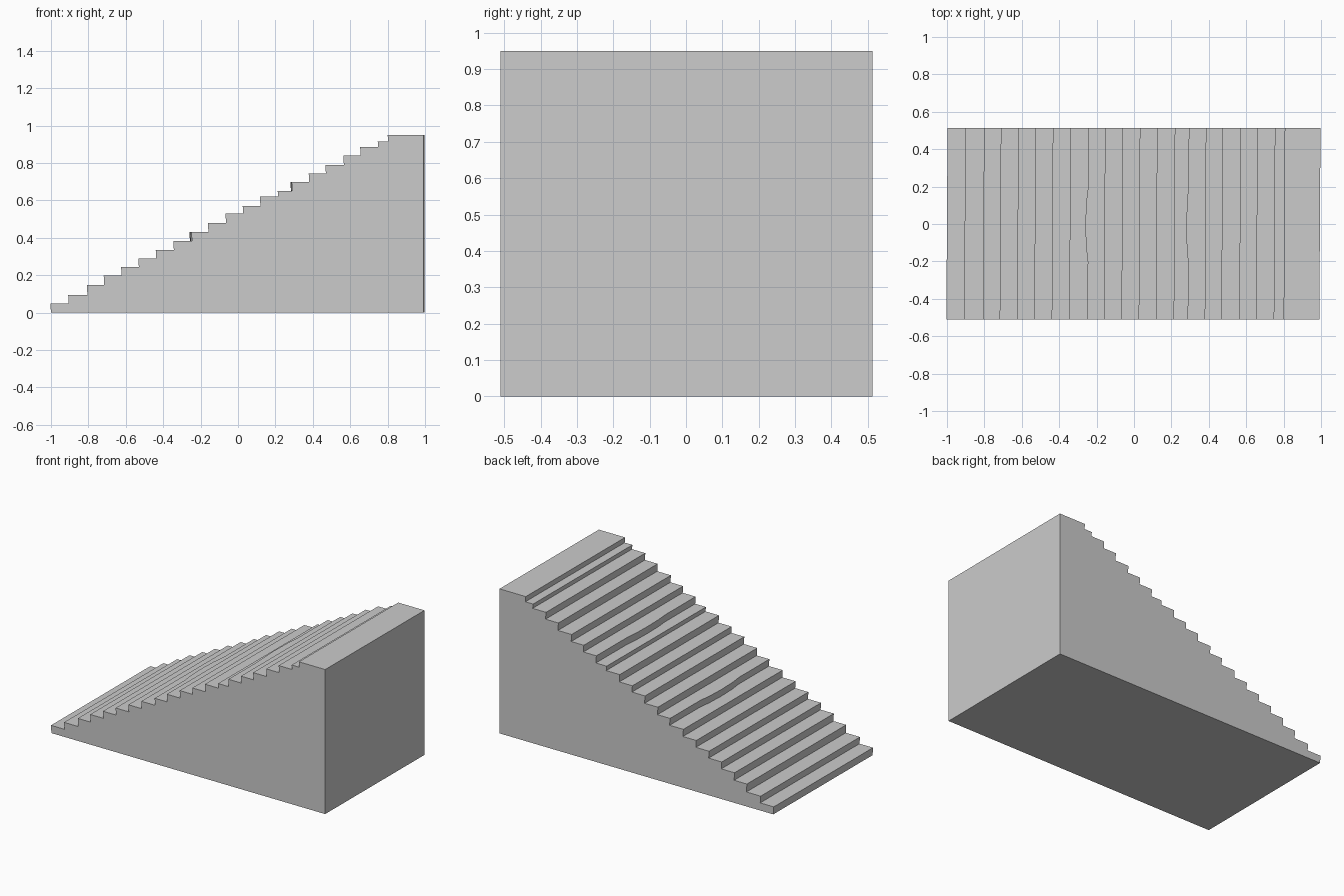
import bpy, bmesh

if "Cube" in bpy.data.objects:
    bpy.data.objects.remove(bpy.data.objects["Cube"])

# Step edges: (x of riser, height of tread)
STEPS = [(-1.0, .05), (-.905, .095), (-.805, .148), (-.715, .198), (-.622, .244),
         (-.53, .29), (-.437, .336), (-.343, .384), (-.246, .43), (-.158, .48),
         (-.064, .529), (.028, .571), (.12, .62), (.215, .65), (.29, .698),
         (.381, .743), (.47, .79), (.566, .84), (.656, .886), (.75, .915), (.803, .95)]
WORN = {8: -.014, 14: -.01}          # steps whose nosing bows forward in the middle
STATIONS = [(-.51, 0), (-.2, 0), (-.12, .7), (0, 1), (.12, .7), (.2, 0), (.513, 0)]


def section(y, bow):
    """Stair outline in the xz plane at one station across the width."""
    skew = .006 * y
    pts = [(.994 + skew, 0), (-.997 + skew, 0)]
    for i, (x, z) in enumerate(STEPS):
        x += skew + WORN.get(i, 0) * bow
        if i:
            pts.append((x + .003, STEPS[i - 1][1]))   # riser foot, slightly undercut
        pts.append((x, z))
    pts.append((.994 + skew, STEPS[-1][1]))
    return pts


# Solid stair block lofted across its width
bm = bmesh.new()
rings = [[bm.verts.new((x, y, z)) for x, z in section(y, bow)] for y, bow in STATIONS]
n = len(rings[0])
for a, b in zip(rings, rings[1:]):
    for i in range(n):
        j = (i + 1) % n
        bm.faces.new((a[i], a[j], b[j], b[i]))
bm.faces.new(rings[0])
bm.faces.new(rings[-1])
bmesh.ops.recalc_face_normals(bm, faces=bm.faces)
bmesh.ops.triangulate(bm, faces=[f for f in bm.faces if len(f.verts) > 4])
mesh = bpy.data.meshes.new("stair_block")
bm.to_mesh(mesh)
bm.free()
stairs = bpy.data.objects.new("stair_block", mesh)
bpy.context.collection.objects.link(stairs)
